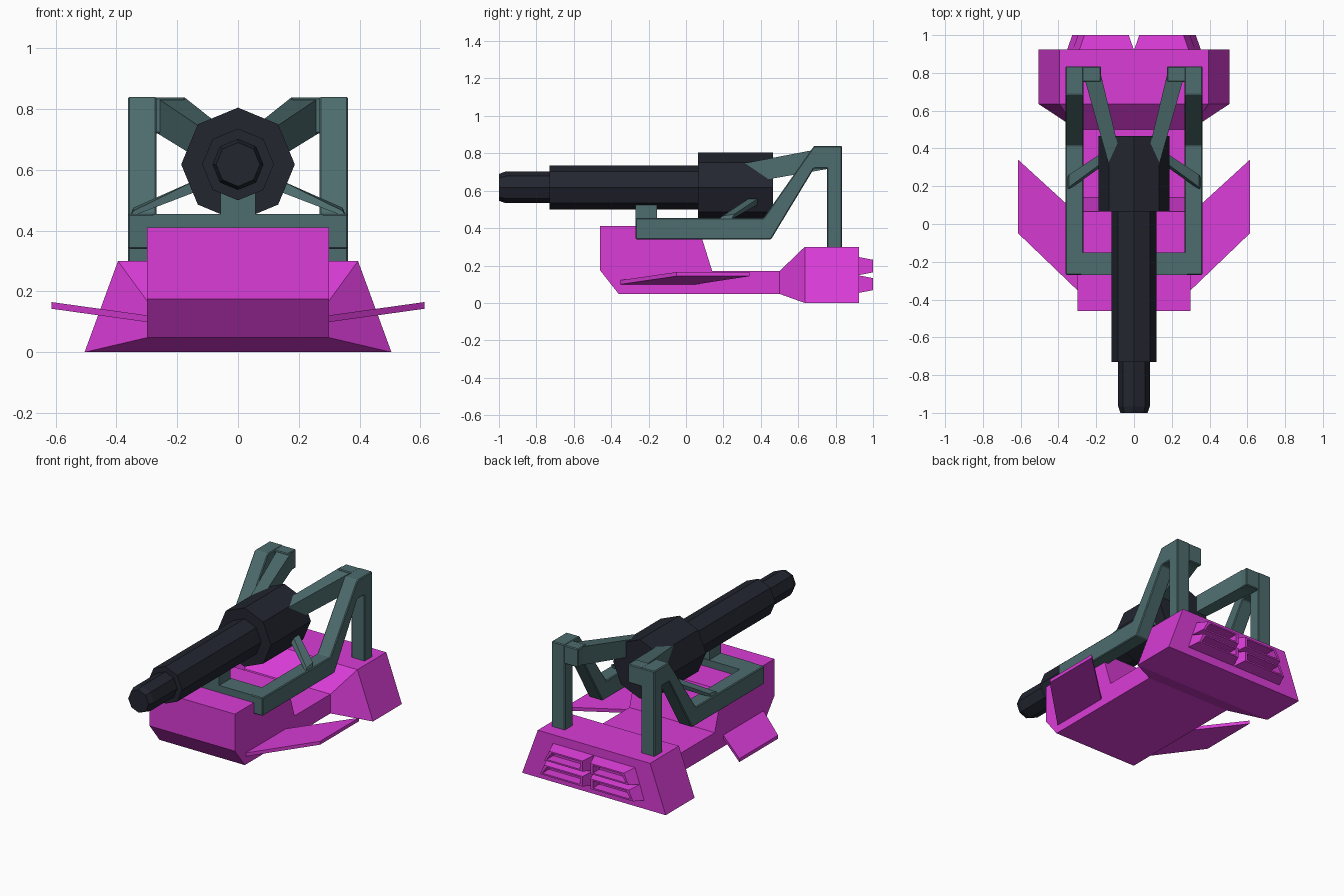
import bpy, bmesh
from math import cos, sin, pi

if "Cube" in bpy.data.objects:
    bpy.data.objects.remove(bpy.data.objects["Cube"])


def material(name, col):
    m = bpy.data.materials.new(name)
    m.diffuse_color = (*col, 1)
    m.use_nodes = True
    m.node_tree.nodes["Principled BSDF"].inputs["Base Color"].default_value = m.diffuse_color
    return m


MAGENTA = material("magenta_paint", (0.70, 0.045, 0.68))
TEAL = material("teal_steel", (0.075, 0.15, 0.155))
DARK = material("dark_metal", (0.017, 0.019, 0.030))


def loft(name, rings, mat, mirror=False, bevel=0):
    """Skin a series of equal-length point rings and cap both ends."""
    bm = bmesh.new()
    vs = [[bm.verts.new(p) for p in r] for r in rings]
    n = len(rings[0])
    for a, b in zip(vs, vs[1:]):
        for i in range(n):
            j = (i + 1) % n
            bm.faces.new((a[i], a[j], b[j], b[i]))
    bm.faces.new(vs[0])
    bm.faces.new(vs[-1])
    bmesh.ops.recalc_face_normals(bm, faces=bm.faces)
    me = bpy.data.meshes.new(name)
    bm.to_mesh(me)
    bm.free()
    me.materials.append(mat)
    ob = bpy.data.objects.new(name, me)
    bpy.context.collection.objects.link(ob)
    if bevel:
        b = ob.modifiers.new("edge_bevel", 'BEVEL')
        b.width, b.segments = bevel, 1
    if mirror:
        ob.modifiers.new("mirror", 'MIRROR')
    return ob


def extrude_x(name, profile, x0, x1, mat, **kw):
    return loft(name, [[(x, y, z) for y, z in profile] for x in (x0, x1)], mat, **kw)


def rect(y, x0, x1, z0, z1):
    return [(x0, y, z0), (x1, y, z0), (x1, y, z1), (x0, y, z1)]


def trapezoid(y, xb, xt, z0, z1):
    return [(-xb, y, z0), (xb, y, z0), (xt, y, z1), (-xt, y, z1)]


def turned(name, profile, zc, mat):
    """Octagonal body along y from (y, radius) pairs."""
    loft(name, [[(r * sin(k * pi / 4), y, zc + r * cos(k * pi / 4)) for k in range(8)]
                for y, r in profile], mat)


# Front hull with raised nose and low deck
extrude_x("hull", [(-.46, .175), (-.36, .048), (.50, .048), (.50, .17), (.14, .17),
                   (.065, .41), (-.46, .41)], -.30, .30, MAGENTA)

# Flared rear engine block
loft("engine_block", [trapezoid(.50, .30, .30, .048, .17),
                      trapezoid(.635, .505, .395, 0, .30),
                      trapezoid(.925, .505, .395, 0, .30)], MAGENTA)

# Four hollow tapered exhausts
for row, z0, z1, xb, xt in (("lower", .053, .148, .355, .325), ("upper", .148, .246, .325, .29)):
    def nozzle(y, d):
        return [(d, y, z0 + d * .55), (xb - d, y, z0 + d * .55),
                (xt - d, y, z1 - d * .55), (d, y, z1 - d * .55)]
    loft(row + "_exhaust", [nozzle(.92, 0), nozzle(1.0, .028), nozzle(1.0, .045), nozzle(.935, .045)],
         MAGENTA, mirror=True)

# Swept side fins
fin = [(.29, -.36, .098), (.613, -.05, .143), (.613, .34, .143), (.29, .045, .098)]
loft("side_fin", [fin, [(x, y, z + .022) for x, y, z in fin]], MAGENTA, mirror=True)

# Gun cradle: side frames made of rail, diagonal and post
extrude_x("side_frame", [(-.27, .34), (.455, .34), (.685, .72), (.755, .72), (.755, .28),
                         (.835, .28), (.835, .84), (.685, .84), (.415, .455), (-.27, .455)],
          .268, .362, TEAL, mirror=True, bevel=.005)
extrude_x("front_crossbar", [(-.27, .34), (-.15, .34), (-.15, .455), (-.27, .455)],
          -.28, .28, TEAL)
extrude_x("barrel_rest", [(-.27, .45), (-.155, .45), (-.155, .525), (-.27, .525)],
          -.057, .057, TEAL)

# Top brackets and arms reaching in to the gun body
loft("top_bracket", [rect(.752, .175, .275, .72, .838), rect(.834, .175, .275, .72, .838)],
     TEAL, mirror=True, bevel=.005)
loft("upper_arm", [rect(.79, .175, .268, .722, .838), rect(.25, .045, .115, .628, .735)],
     TEAL, mirror=True)

# Short struts from rails to gun body
loft("lower_strut", [[(.355, .175, .445), (.355, .24, .445), (.345, .26, .475), (.345, .195, .465)][::1],
                     [(.12, .34, .535), (.12, .40, .535), (.12, .41, .575), (.12, .36, .575)]],
     TEAL, mirror=True)

# Octagonal gun
turned("gun_body", [(.065, .187), (.465, .187)], .618, DARK)
turned("gun_barrel", [(-.73, .118), (.08, .118)], .618, DARK)
turned("gun_muzzle", [(-1.0, .072), (-.965, .084), (-.72, .084)], .618, DARK)
